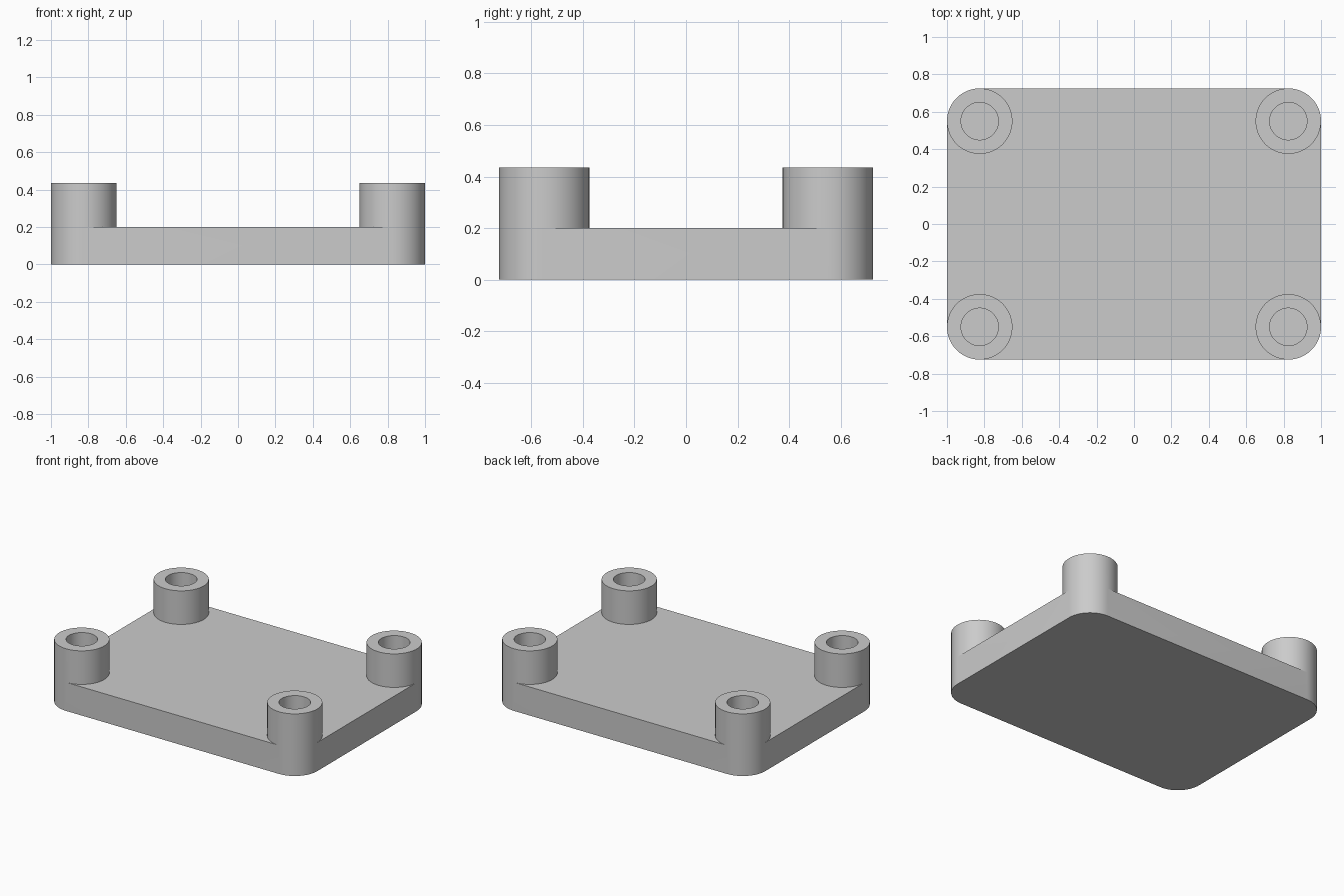
import bpy
import bmesh
import math

if "Cube" in bpy.data.objects:
    bpy.data.objects.remove(bpy.data.objects["Cube"], do_unlink=True)

HALF_X, HALF_Y = 1.0, 0.725      # outer half sizes
PLATE_Z, POST_Z = 0.2, 0.435     # plate top and post top
R_POST, R_HOLE = 0.175, 0.1
SEG = 64                         # sides of every full circle
QUARTER = SEG // 4

grey = bpy.data.materials.new("plain_grey")
grey.use_nodes = True
COLOUR = (0.6, 0.6, 0.6, 1.0)
grey.diffuse_color = COLOUR
grey.node_tree.nodes["Principled BSDF"].inputs["Base Color"].default_value = COLOUR

# Corner centres, counterclockwise, one per quadrant
cx, cy = HALF_X - R_POST, HALF_Y - R_POST
corners = [(cx, cy), (-cx, cy), (-cx, -cy), (cx, -cy)]


def arc(centre, radius, z, start, steps, direction=1):
    """Points on a circle, counted in circle segments."""
    points = []
    for i in range(steps + 1):
        a = math.tau * (start + direction * i) / SEG
        points.append((centre[0] + radius * math.cos(a),
                       centre[1] + radius * math.sin(a), z))
    return points


bm = bmesh.new()


def face(points):
    bm.faces.new([bm.verts.new(p) for p in points])


def bridge(loop_a, loop_b):
    """Quads between two closed loops of equal length."""
    n = len(loop_a)
    for i in range(n):
        j = (i + 1) % n
        face([loop_a[i], loop_a[j], loop_b[j], loop_b[i]])


# Plate: rounded outline, flat underside, top running around the posts
bottom, rim, top = [], [], []
for k, c in enumerate(corners):
    bottom += arc(c, R_POST, 0, k * QUARTER, QUARTER)
    rim += arc(c, R_POST, PLATE_Z, k * QUARTER, QUARTER)
    top += arc(c, R_POST, PLATE_Z, k * QUARTER, SEG - QUARTER, -1)
face(bottom)
face(top)
bridge(bottom, rim)

# Hollow posts, flush with the rounded corners
for c in corners:
    def ring(radius, z):
        return arc(c, radius, z, 0, SEG - 1)
    bridge(ring(R_POST, PLATE_Z), ring(R_POST, POST_Z))
    bridge(ring(R_POST, POST_Z), ring(R_HOLE, POST_Z))
    bridge(ring(R_HOLE, POST_Z), ring(R_HOLE, PLATE_Z))
    face(ring(R_HOLE, PLATE_Z))

# Weld everything into one closed body
bmesh.ops.remove_doubles(bm, verts=bm.verts, dist=0.0005)
bmesh.ops.recalc_face_normals(bm, faces=bm.faces)

mesh = bpy.data.meshes.new("base_plate_with_posts")
bm.to_mesh(mesh)
bm.free()
mesh.materials.append(grey)
body = bpy.data.objects.new("base_plate_with_posts", mesh)
bpy.context.collection.objects.link(body)

# Smooth walls, crisp edges
bpy.ops.object.select_all(action="DESELECT")
body.select_set(True)
bpy.context.view_layer.objects.active = body
bpy.ops.object.shade_smooth_by_angle(angle=math.radians(30))
